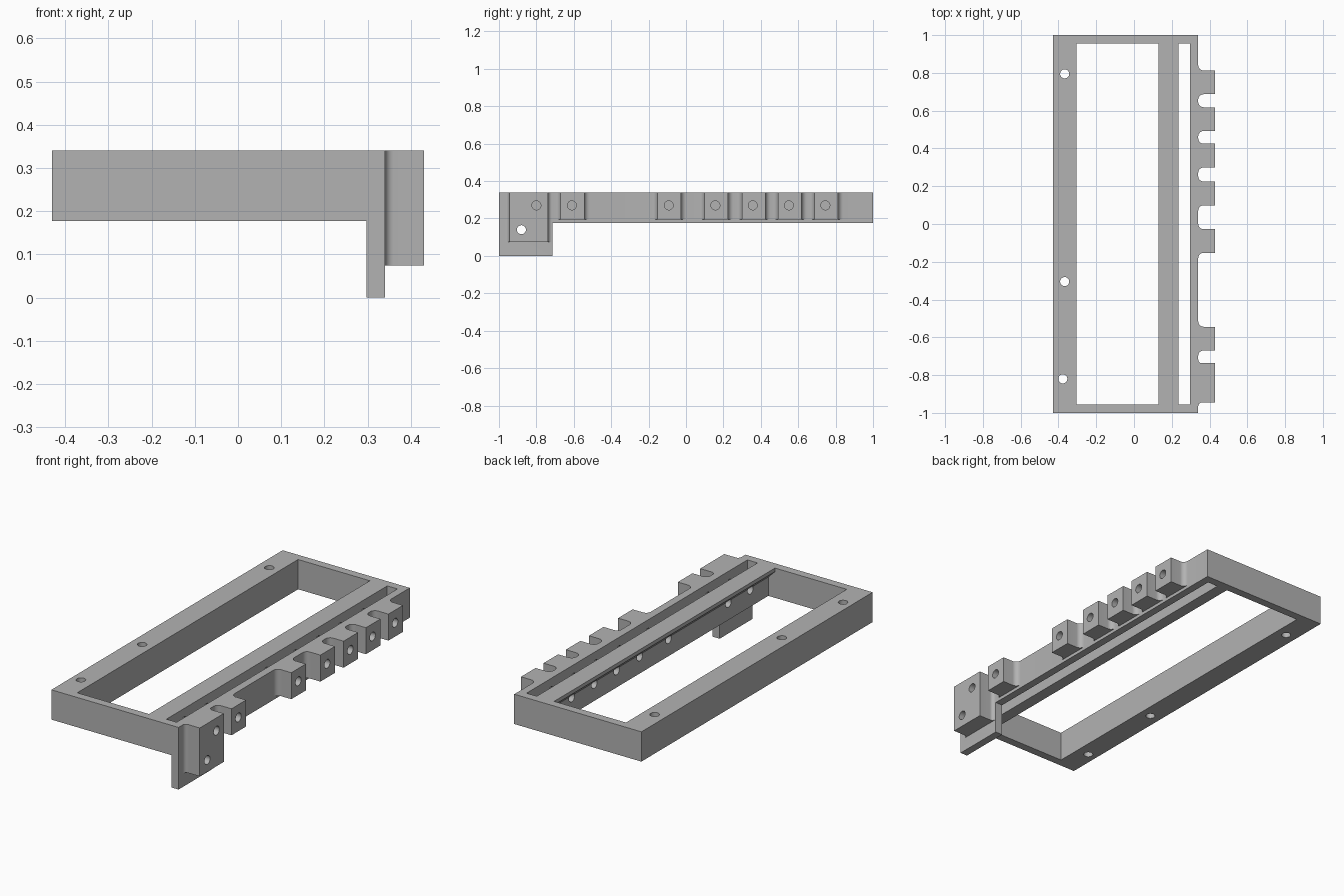
import bpy
import bmesh
from math import cos, sin, pi
from mathutils import Matrix, Vector

if "Cube" in bpy.data.objects:
    bpy.data.objects.remove(bpy.data.objects["Cube"], do_unlink=True)

gray = bpy.data.materials.new("neutral gray")
gray.use_nodes = True
COLOR = (0.45, 0.45, 0.45, 1)
gray.diffuse_color = COLOR
gray.node_tree.nodes["Principled BSDF"].inputs["Base Color"].default_value = COLOR

TOP, UNDER = 0.34, 0.177
RAIL_IN, RAIL_OUT, BLOCK_OUT = 0.297, 0.34, 0.43


def finish(bm, name):
    bmesh.ops.recalc_face_normals(bm, faces=bm.faces)
    mesh = bpy.data.meshes.new(name)
    bm.to_mesh(mesh)
    bm.free()
    mesh.materials.append(gray)
    ob = bpy.data.objects.new(name, mesh)
    bpy.context.collection.objects.link(ob)
    return ob


def extrude(name, points, depth):
    """Close a planar outline and push it along the depth vector."""
    bm = bmesh.new()
    face = bm.faces.new([bm.verts.new(p) for p in points])
    out = bmesh.ops.extrude_face_region(bm, geom=[face])
    verts = [v for v in out["geom"] if isinstance(v, bmesh.types.BMVert)]
    bmesh.ops.translate(bm, verts=verts, vec=depth)
    return finish(bm, name)


def box(name, x0, x1, y0, y1, z0, z1):
    outline = [(x0, y0, z0), (x1, y0, z0), (x1, y1, z0), (x0, y1, z0)]
    return extrude(name, outline, Vector((0, 0, z1 - z0)))


def drill(name, center, axis, length, radius=0.024):
    bm = bmesh.new()
    turn = Vector((0, 0, 1)).rotation_difference(Vector(axis)).to_matrix().to_4x4()
    bmesh.ops.create_cone(bm, cap_ends=True, segments=32, radius1=radius,
                          radius2=radius, depth=length,
                          matrix=Matrix.Translation(center) @ turn)
    return finish(bm, name)


def block(y0, y1, z0, r):
    """Mounting block with rounded inside corners where it meets the rail."""
    arc = [(RAIL_OUT + r - r * cos(i * pi / 16), r * sin(i * pi / 16))
           for i in range(9)]
    low = [(x, y0 - r + dy) for x, dy in arc]
    high = [(x, y1 + r - dy) for x, dy in reversed(arc)]
    root = RAIL_OUT - 0.02
    outline = ([(root, y0 - r)] + low + [(BLOCK_OUT, y0), (BLOCK_OUT, y1)]
               + high + [(root, y1 + r)])
    return extrude("mounting_block", [(x, y, z0) for x, y in outline],
                   Vector((0, 0, TOP - z0)))


def combine(target, tool, operation):
    tool.hide_render = True
    mod = target.modifiers.new("combine", 'BOOLEAN')
    mod.operation = operation
    mod.solver = 'EXACT'
    mod.object = tool
    bpy.context.view_layer.objects.active = target
    bpy.ops.object.modifier_apply(modifier=mod.name)
    bpy.data.objects.remove(tool, do_unlink=True)


# Solid body, trimmed underneath so only the front tab reaches the ground
frame = box("bracket_frame", -0.43, RAIL_OUT, -1, 1, 0, TOP)
combine(frame, box("under_cut", -1, RAIL_IN, -2, 2, -1, UNDER), 'DIFFERENCE')
combine(frame, box("rail_cut", 0.2, 1, -0.715, 2, -1, UNDER), 'DIFFERENCE')

# Main opening, with a chamfered lip along the middle bar
profile = [(-0.305, 0.1), (0.17, 0.1), (0.17, 0.28), (0.13, 0.32),
           (0.13, 0.4), (-0.305, 0.4)]
opening = extrude("opening_cut", [(x, -0.955, z) for x, z in profile],
                  Vector((0, 1.91, 0)))
combine(frame, opening, 'DIFFERENCE')

# Narrow slot between middle bar and side rail
combine(frame, box("slot_cut", 0.235, RAIL_IN, -0.955, 0.955, 0.1, 0.4), 'DIFFERENCE')

# Mounting blocks along the side rail
combine(frame, block(-0.945, -0.737, 0.075, 0.02), 'UNION')
for y in (-0.607, -0.09, 0.162, 0.362, 0.555, 0.75):
    combine(frame, block(y - 0.063, y + 0.063, 0.195, 0.028), 'UNION')

# Sideways screw holes through blocks, rail and middle bar
for y, z in [(-0.88, 0.14)] + [(y, 0.27) for y in
                               (-0.80, -0.61, -0.092, 0.157, 0.357, 0.55, 0.745)]:
    combine(frame, drill("side_drill", (0.3, y, z), (1, 0, 0), 0.4), 'DIFFERENCE')

# Upright screw holes in the wide rail
for x, y in [(-0.367, 0.795), (-0.367, -0.305), (-0.377, -0.82)]:
    combine(frame, drill("upright_drill", (x, y, 0.25), (0, 0, 1), 0.4), 'DIFFERENCE')

# Smooth the curved fillets and bores, keep the rest crisp
bpy.ops.object.select_all(action='DESELECT')
frame.select_set(True)
bpy.context.view_layer.objects.active = frame
bpy.ops.object.shade_smooth_by_angle(angle=pi / 6)
